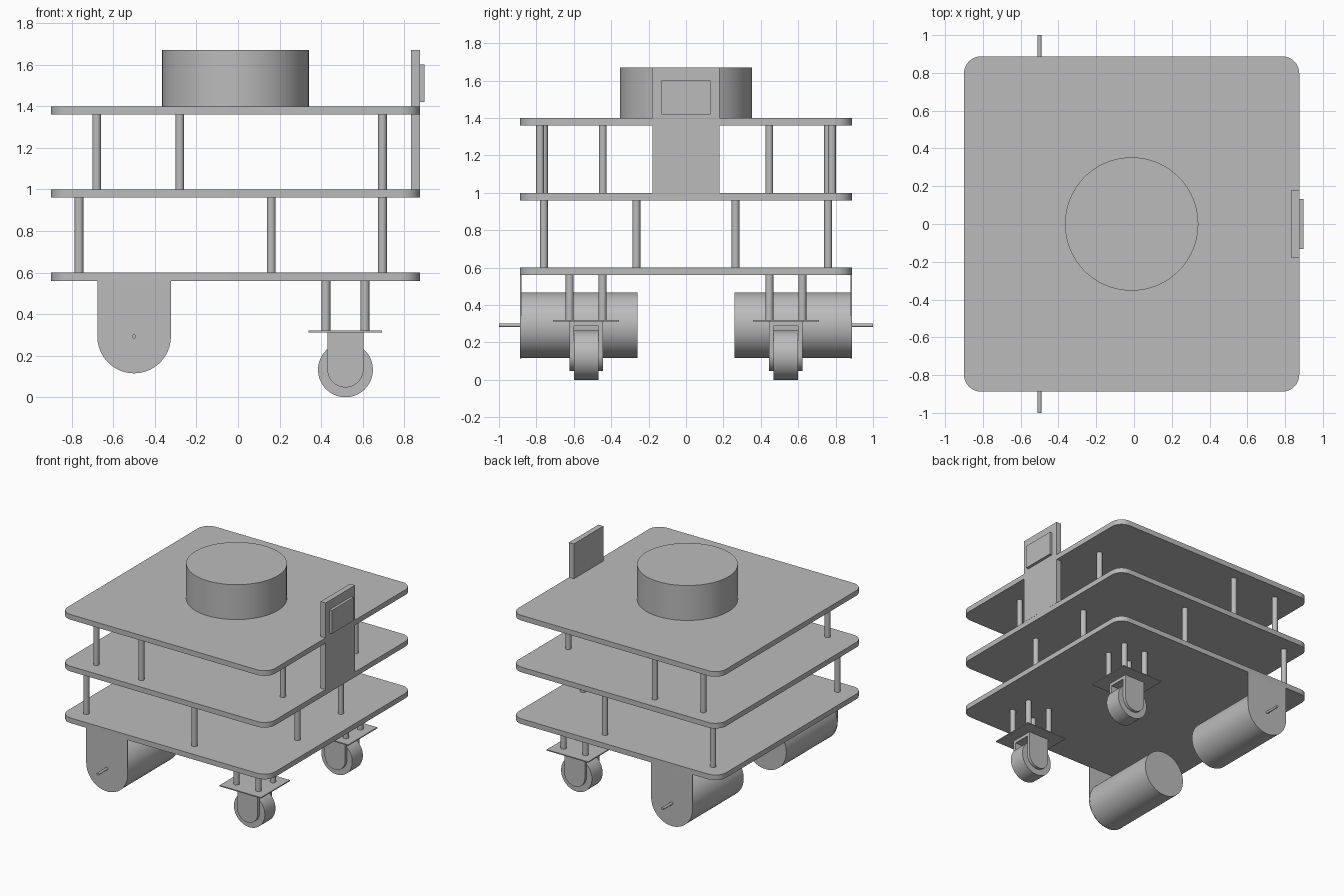
import bpy, bmesh
from math import pi, sin, cos, radians
from mathutils import Vector

cube = bpy.data.objects.get("Cube")
if cube:
    bpy.data.objects.remove(cube, do_unlink=True)

GREY = (0.5, 0.5, 0.5, 1)
grey = bpy.data.materials.new("plain grey")
grey.use_nodes = True
grey.diffuse_color = GREY
grey.node_tree.nodes["Principled BSDF"].inputs["Base Color"].default_value = GREY


def prism(name, outline, offset):
    """Extrude a closed outline of 3D points by an offset vector."""
    bm = bmesh.new()
    face = bm.faces.new([bm.verts.new(p) for p in outline])
    top = bmesh.ops.extrude_face_region(bm, geom=[face])["geom"]
    bmesh.ops.translate(bm, vec=offset,
                        verts=[g for g in top if isinstance(g, bmesh.types.BMVert)])
    bmesh.ops.recalc_face_normals(bm, faces=bm.faces)
    mesh = bpy.data.meshes.new(name)
    bm.to_mesh(mesh)
    bm.free()
    mesh.materials.append(grey)
    mesh.shade_smooth()
    mesh.set_sharp_from_angle(angle=radians(30))
    obj = bpy.data.objects.new(name, mesh)
    bpy.context.collection.objects.link(obj)
    return obj


def arc(cx, cy, r, start, end, steps):
    return [(cx + r * cos(start + (end - start) * i / steps),
             cy + r * sin(start + (end - start) * i / steps)) for i in range(steps + 1)]


def box(name, x0, x1, y0, y1, z0, z1):
    corners = [(x0, y0, z0), (x1, y0, z0), (x1, y1, z0), (x0, y1, z0)]
    return prism(name, corners, Vector((0, 0, z1 - z0)))


def post(name, x, y, r, z0, z1, steps=24):
    ring = arc(x, y, r, 0, 2 * pi, steps)[:-1]
    return prism(name, [(a, b, z0) for a, b in ring], Vector((0, 0, z1 - z0)))


def axle(name, x, z, r, y0, y1, steps=64):
    ring = arc(x, z, r, 0, 2 * pi, steps)[:-1]
    return prism(name, [(a, y0, b) for a, b in ring], Vector((0, y1 - y0, 0)))


def tongue(name, x, z, r, top, y0, y1):
    """Upright plate with a half-round lower end."""
    shape = arc(x, z, r, pi, 2 * pi, 32) + [(x + r, top), (x - r, top)]
    return prism(name, [(a, y0, b) for a, b in shape], Vector((0, y1 - y0, 0)))


# Three rounded decks
MID, HALF, CORNER = -0.0125, 0.8875, 0.09
inner = HALF - CORNER
for name, z in (("lower_deck", 0.56), ("middle_deck", 0.96), ("upper_deck", 1.36)):
    outline = []
    for k, (sx, sy) in enumerate(((1, 1), (-1, 1), (-1, -1), (1, -1))):
        outline += arc(MID + sx * inner, sy * inner, CORNER, k * pi / 2, (k + 1) * pi / 2, 10)
    prism(name, [(x, y, z) for x, y in outline], Vector((0, 0, 0.04)))

# Sensor drum and display panel
post("sensor_drum", MID, 0, 0.353, 1.4, 1.67, 96)
box("display_panel", 0.833, 0.8755, -0.18, 0.18, 1.0, 1.67)
box("display_screen", 0.875, 0.897, -0.132, 0.132, 1.42, 1.6)

LOWER_POSTS = ((-0.765, 0.76), (0.16, 0.76), (0.695, 0.265))
UPPER_POSTS = ((-0.68, 0.76), (-0.28, 0.78), (0.695, 0.445))

for side, s in (("right", -1), ("left", 1)):
    # Deck spacers
    for x, y in LOWER_POSTS:
        post(side + "_lower_spacer", x, s * y, 0.021, 0.6, 0.96)
    for x, y in UPPER_POSTS:
        post(side + "_upper_spacer", x, s * y, 0.021, 1.0, 1.36)

    # Drive motor, hanging bracket and shaft
    axle(side + "_motor", -0.5, 0.292, 0.176, s * 0.26, s * 0.88)
    tongue(side + "_motor_bracket", -0.5, 0.292, 0.177, 0.56, s * 0.88, s * 0.8875)
    axle(side + "_motor_shaft", -0.5, 0.292, 0.01, s * 0.88, s * 1.0, 16)

    # Caster: mounting plate, posts, fork and wheel
    cx, cy = 0.517, s * 0.534
    box(side + "_caster_plate", cx - 0.177, cx + 0.177, cy - 0.177, cy + 0.177, 0.312, 0.32)
    for dx in (-0.094, 0.094):
        for dy in (-0.088, 0.088):
            post(side + "_caster_post", cx + dx, cy + dy, 0.021, 0.32, 0.56)
    for d in (-1, 1):
        tongue(side + "_caster_fork_arm", cx, 0.134, 0.087, 0.312, cy + d * 0.066, cy + d * 0.089)
    box(side + "_caster_fork_top", cx - 0.087, cx + 0.087, cy - 0.066, cy + 0.066, 0.288, 0.312)
    axle(side + "_caster_wheel", cx, 0.132, 0.132, cy - 0.065, cy + 0.065)
